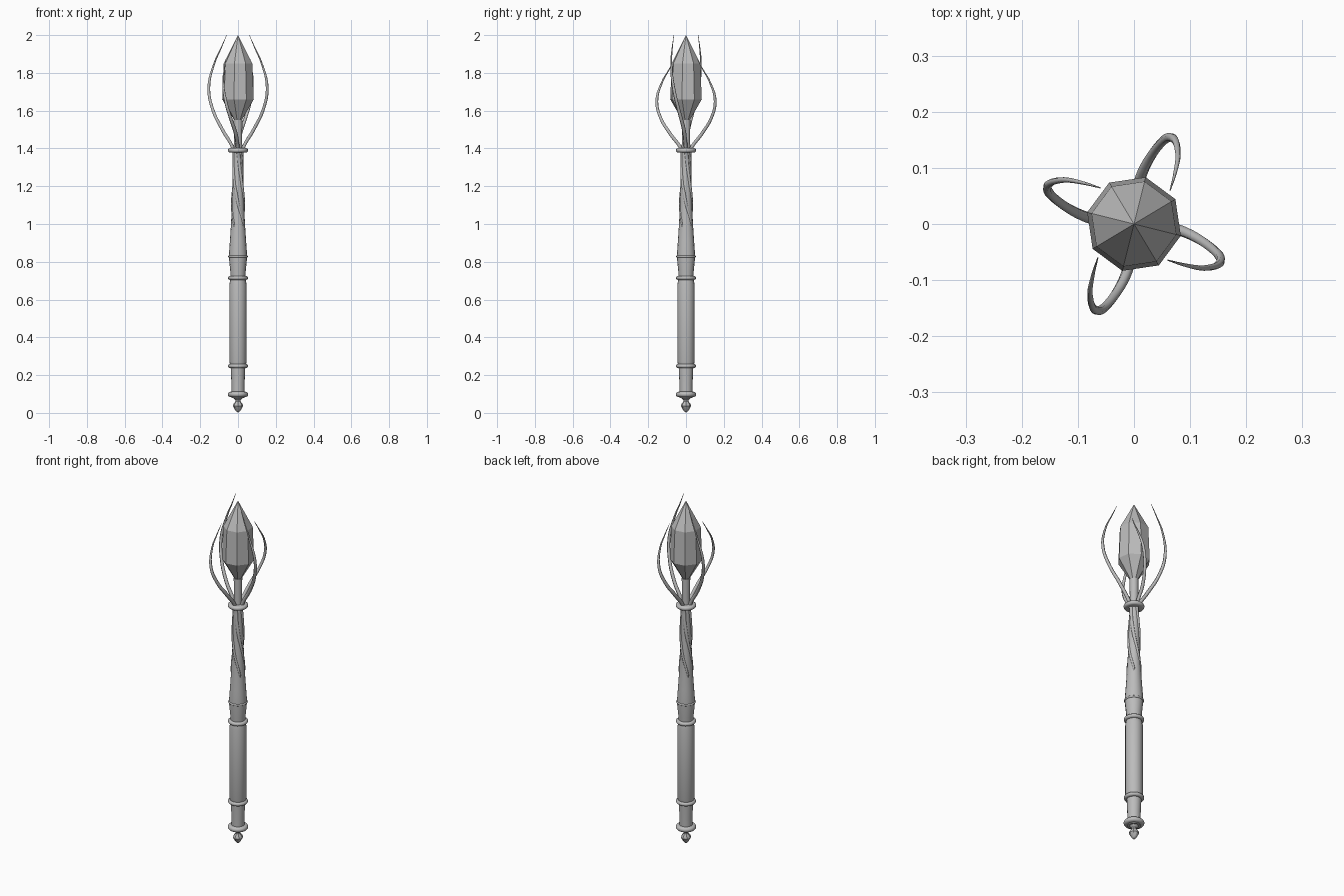
import bpy
import bmesh
from math import sin, cos, pi, radians

cube = bpy.data.objects.get("Cube")
if cube:
    bpy.data.objects.remove(cube, do_unlink=True)

grey = bpy.data.materials.new("plain grey")
grey.use_nodes = True
COLOUR = (0.5, 0.5, 0.5, 1)
grey.diffuse_color = COLOUR
grey.node_tree.nodes["Principled BSDF"].inputs["Base Color"].default_value = COLOUR


def lathe(name, profile, sides, turn=0.0, smooth=True):
    """Revolve (radius, height) points about z; both ends are closed."""
    bm = bmesh.new()
    rings = []
    for r, z in profile:
        if r == 0:
            rings.append([bm.verts.new((0, 0, z))] * sides)
        else:
            rings.append([bm.verts.new((r * cos(turn + 2 * pi * i / sides),
                                        r * sin(turn + 2 * pi * i / sides), z))
                          for i in range(sides)])
    for low, high in zip(rings, rings[1:]):
        for i in range(sides):
            j = (i + 1) % sides
            bm.faces.new(list(dict.fromkeys((low[i], low[j], high[j], high[i]))))
    for ring in (rings[0], rings[-1]):
        if ring[0] is not ring[1]:
            bm.faces.new(ring)
    bmesh.ops.recalc_face_normals(bm, faces=bm.faces)
    mesh = bpy.data.meshes.new(name)
    bm.to_mesh(mesh)
    bm.free()
    mesh.materials.append(grey)
    obj = bpy.data.objects.new(name, mesh)
    bpy.context.collection.objects.link(obj)
    if smooth:
        bpy.ops.object.select_all(action='DESELECT')
        obj.select_set(True)
        bpy.context.view_layer.objects.active = obj
        bpy.ops.object.shade_smooth_by_angle(angle=radians(35))
    return obj


def collar(name, z, radius, half):
    """Solid disc with a rounded rim."""
    rim = [(radius - half + half * cos(a), z + half * sin(a))
           for a in (pi * (i / 6 - 0.5) for i in range(7))]
    lathe(name, rim, 24)


# Handle and shaft
lathe("pommel", [(0, 0), (0.013, 0.012), (0.027, 0.036), (0.025, 0.046),
                 (0.014, 0.06), (0.014, 0.068), (0.03, 0.085)], 8)
lathe("lower_handle", [(0.034, 0.08), (0.035, 0.16), (0.039, 0.25)], 16)
lathe("grip", [(0.04, 0.25), (0.046, 0.27), (0.046, 0.68), (0.04, 0.71)], 16)
lathe("shaft", [(0.038, 0.70), (0.041, 0.75), (0.048, 0.82), (0.048, 0.84),
                (0.043, 0.91), (0.037, 1.0), (0.032, 1.1), (0.029, 1.2),
                (0.026, 1.3), (0.023, 1.39)], 16)
lathe("neck", [(0.023, 1.38), (0.022, 1.46), (0.023, 1.55)], 16)

# Collars
collar("pommel_collar", 0.098, 0.054, 0.014)
collar("grip_bottom_collar", 0.248, 0.053, 0.011)
collar("grip_top_collar", 0.715, 0.053, 0.011)
collar("shaft_collar", 0.828, 0.052, 0.006)
collar("crown_collar", 1.39, 0.054, 0.012)

# Faceted crystal
lathe("crystal", [(0.018, 1.545), (0.086, 1.66), (0.078, 1.85), (0, 2.0)],
      8, turn=radians(31), smooth=False)

# Vines wound up the shaft that open into prongs round the crystal:
# distance from axis, angle, height, thickness
VINE = [(0.033, 155, 0.96, 0.003), (0.034, 137, 1.01, 0.006),
        (0.029, 90, 1.11, 0.008), (0.026, 45, 1.22, 0.009),
        (0.023, 18, 1.31, 0.009)]
PRONG = [(0.024, 0, 1.39, 0.010), (0.084, -8, 1.50, 0.010),
         (0.137, -16, 1.60, 0.009), (0.168, -23, 1.72, 0.008),
         (0.148, -32, 1.85, 0.005), (0.116, -39, 1.93, 0.003),
         (0.088, -47, 2.0, 0.001)]


def prong(name, turn, stretch):
    curve = bpy.data.curves.new(name, 'CURVE')
    curve.dimensions = '3D'
    curve.bevel_depth = 1.0
    curve.bevel_resolution = 1
    curve.resolution_u = 5
    curve.use_fill_caps = True
    path = VINE + [(r, a, 1.39 + (z - 1.39) * stretch, t) for r, a, z, t in PRONG]
    spline = curve.splines.new('BEZIER')
    spline.bezier_points.add(len(path) - 1)
    for point, (r, a, z, t) in zip(spline.bezier_points, path):
        a = radians(a + turn)
        point.co = (r * cos(a), r * sin(a), z)
        point.radius = t
        point.handle_left_type = point.handle_right_type = 'AUTO'
    curve.materials.append(grey)
    obj = bpy.data.objects.new(name, curve)
    bpy.context.collection.objects.link(obj)


for i, side in enumerate(("left", "back", "right", "front")):
    prong(side + "_prong", 90 * i, 0.79 if i % 2 else 1.0)
